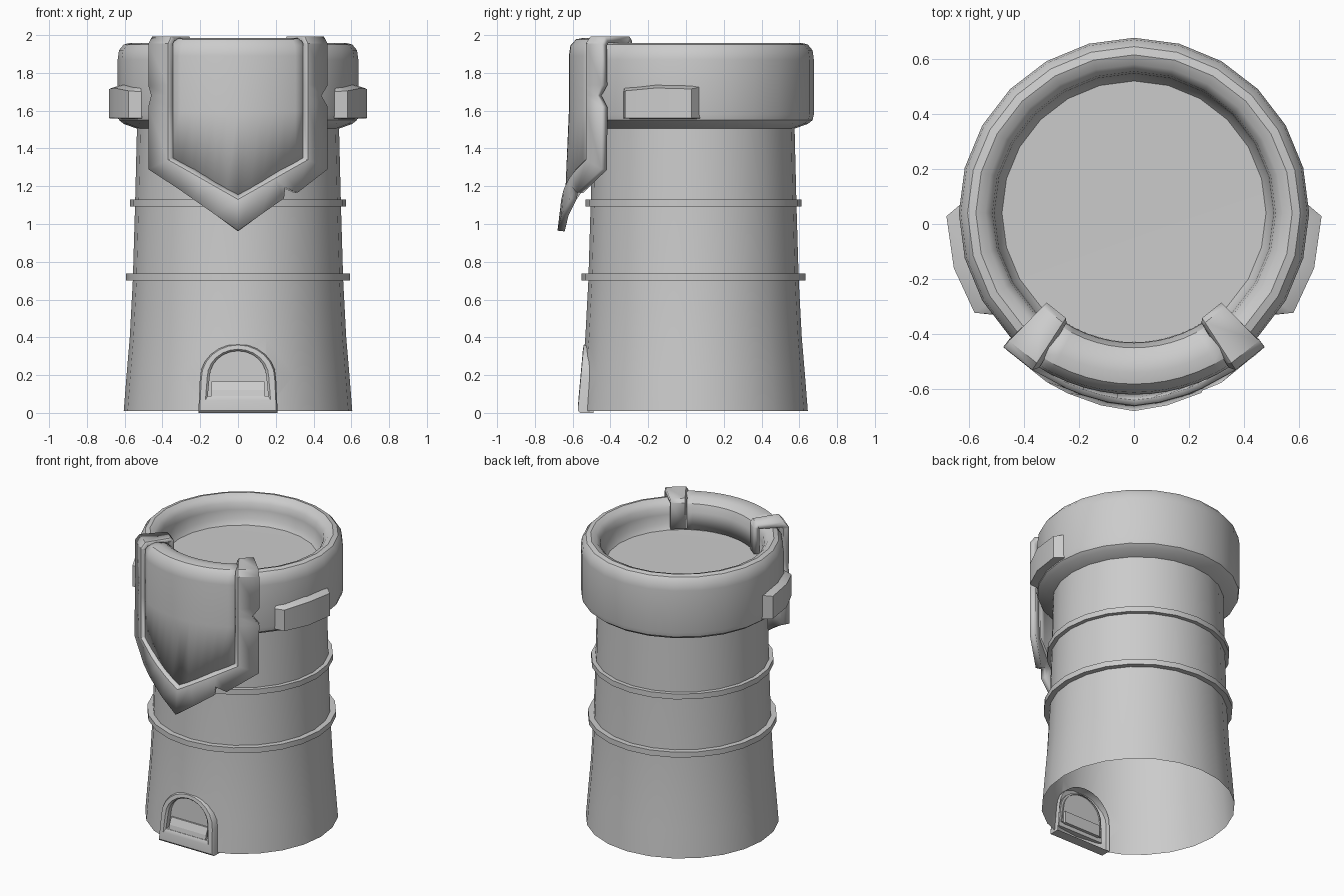
import bpy, bmesh
from math import sin, cos, asin, pi, radians

if "Cube" in bpy.data.objects:
    bpy.data.objects.remove(bpy.data.objects["Cube"])

CY = 0.04  # tower axis sits slightly behind the origin


def polar(a, r, z):
    """Point at angle a from the front; anything below 1.3 on the shield flares forward."""
    return (r * sin(a), CY - r * cos(a), z)


def flare(p):
    return (p[0], p[1] - max(0, 1.3 - p[2]) * 0.12, p[2])


def grid(name, rows, wrap=False, recalc=True, caps=False):
    """Skin rows of points with quads."""
    bm = bmesh.new()
    vs = [[bm.verts.new(p) for p in row] for row in rows]
    n = len(rows[0])
    for r0, r1 in zip(vs, vs[1:]):
        for i in range(n if wrap else n - 1):
            j = (i + 1) % n
            bm.faces.new((r0[i], r0[j], r1[j], r1[i]))
    if caps:
        bm.faces.new(vs[0])
        bm.faces.new(vs[-1])
    bmesh.ops.remove_doubles(bm, verts=bm.verts, dist=1e-4)
    if recalc:
        bmesh.ops.recalc_face_normals(bm, faces=bm.faces)
    else:  # open sheet: make it face the front
        bm.normal_update()
        if sum(f.normal.y * f.calc_area() for f in bm.faces) > 0:
            bmesh.ops.reverse_faces(bm, faces=bm.faces)
    me = bpy.data.meshes.new(name)
    bm.to_mesh(me)
    bm.free()
    ob = bpy.data.objects.new(name, me)
    bpy.context.collection.objects.link(ob)
    return ob


def activate(ob):
    bpy.ops.object.select_all(action='DESELECT')
    ob.select_set(True)
    bpy.context.view_layer.objects.active = ob


def smooth(ob, deg=35):
    activate(ob)
    bpy.ops.object.shade_smooth_by_angle(angle=radians(deg))


def lathe(name, profile, n=24):
    return grid(name, [[polar(2 * pi * i / n, r, z) for i in range(n)] for r, z in profile], wrap=True)


def solidify(ob, t):
    m = ob.modifiers.new("thickness", 'SOLIDIFY')
    m.thickness = t
    m.offset = -1


# Tower body with rounded rim and sunken top floor
body = lathe("tower_body", [
    (0, .01), (.605, .01), (.59, .2), (.573, .4), (.557, .7), (.545, 1.1), (.535, 1.505),
    (.605, 1.53), (.63, 1.55), (.637, 1.58), (.637, 1.87), (.63, 1.92), (.605, 1.95),
    (.575, 1.958), (.54, 1.945), (.515, 1.915), (.508, 1.87), (.503, 1.81), (.48, 1.775), (0, 1.77)])

# Two raised hoops
for nm, r, z in (("upper_hoop", .572, 1.092), ("lower_hoop", .592, .7)):
    smooth(lathe(nm, [(r - .05, z), (r, z), (r, z + .037), (r - .05, z + .037)]))


# Doorway: arched pocket cut into the wall
def arch(w, wb, z0, zs, zt, n=12):
    arc = [(-w * cos(pi * i / n), zs + (zt - zs) * sin(pi * i / n)) for i in range(n + 1)]
    return [(-wb, z0)] + arc + [(wb, z0)]


def place(loop, y0, slope=.09):
    return [(x, y0 + slope * z, z) for x, z in loop]


hole = arch(.165, .175, .06, .19, .34)
mid = [(0, .18)] * len(hole)
cutter = grid("door_cutter", [place(mid, -.7, .05), place(hole, -.7, .05),
                              place(hole, -.525, .05), place(mid, -.525, .05)], wrap=True)
cutter.hide_render = True
m = body.modifiers.new("door", 'BOOLEAN')
m.object = cutter
m.operation = 'DIFFERENCE'
m.solver = 'EXACT'
activate(body)
bpy.ops.object.modifier_apply(modifier="door")
bpy.data.objects.remove(cutter)

# The foot of the tower is open
bm = bmesh.new()
bm.from_mesh(body.data)
bmesh.ops.delete(bm, geom=[f for f in bm.faces if all(v.co.z < .02 for v in f.verts)], context='FACES')
bm.to_mesh(body.data)
bm.free()
smooth(body)

# Door frame and sill
outer = arch(.202, .21, 0, .18, .365)
inner = arch(.15, .16, .09, .19, .328)


def blend(t):
    return [(a[0] + (b[0] - a[0]) * t, a[1] + (b[1] - a[1]) * t) for a, b in zip(outer, inner)]


frame = grid("door_frame", [place(outer, -.49, .05), place(outer, -.56), place(blend(.15), -.574),
                            place(blend(.75), -.576), place(inner, -.565), place(inner, -.515, .05)], wrap=True)
smooth(frame, 40)
grid("door_sill", [[(x, -.5, .085), (x, -.555, .085), (x, -.548, .12), (x, -.528, .165), (x, -.5, .165)]
                   for x in (-.14, .14)], wrap=True, caps=True)

# Shield panel hooked over the rim, pointed at the bottom
rows = []
over = [(.66, None), (.66, 1.6), (.66, 1.89), (.652, 1.945), (.622, 1.978), (.58, 1.986),
        (.53, 1.978), (.49, 1.95), (.472, 1.9), (.47, 1.78)]
xs = [.366 * i / 6 for i in range(-6, 7)]
for r, z in over:
    rows.append([flare(polar(asin(x / .66), r, z or 1.13 + .21 * abs(x) / .37)) for x in xs])
panel = grid("shield_panel", rows, recalc=False)
solidify(panel, .025)
smooth(panel)


# Shield border: (radius, outer x, outer z, inner x, inner z, lip dr, lip dz)
def border_side(s, notch, chip):
    top = [(.455, 1.79, .015, 0), (.455, 1.97, .015, 0), (.475, 1.993, .01, -.018),
           (.65, 1.993, -.012, -.018), (.68, 1.955, -.02, 0), (.68, 1.735, -.02, 0)]
    side = [(r, .475, z, .37, z, dr, dz) for r, z, dr, dz in top]
    side += [(.68, notch, 1.68, .37, 1.68, -.02, 0), (.68, .475, 1.62, .37, 1.62, -.02, 0),
             (.68, .475, 1.29, .37, 1.34, -.02, .01)]
    side += [(.68, xo, zo, xi, 1.13 + .57 * xi, -.02, .022) for xo, zo, xi in chip]
    return [(r, s * xo, zo, s * xi, zi, dr, dz) for r, xo, zo, xi, zi, dr, dz in side]


left = border_side(-1, .46, [(.317, 1.187, .247), (.24, 1.133, .187), (.12, 1.049, .093)])
right = border_side(1, .442, [(.317, 1.167, .247), (.25, 1.195, .197), (.244, 1.136, .187), (.12, 1.049, .093)])
rows = []
for r, xo, zo, xi, zi, dr, dz in left + [(.68, 0, .965, 0, 1.13, -.02, .028)] + right[::-1]:
    rows.append([flare(polar(asin(xo / .68), r, zo)), flare(polar(asin(xi / .68), r, zi)),
                 flare(polar(asin(xi * .96 / .68), r + dr, zi + dz))])
border = grid("shield_border", rows, recalc=False)
solidify(border, .038)
smooth(border, 20)

# Curved straps on both sides of the rim
for s, nm in ((1, "right_strap"), (-1, "left_strap")):
    rows = []
    for deg, r, top in ((93, .63, 1.725), (89, .682, 1.715), (73, .685, 1.72), (58, .684, 1.705), (54, .63, 1.7)):
        a = s * radians(deg)
        rows.append([polar(a, .6, 1.555), polar(a, r, 1.56), polar(a, r, top), polar(a, .625, top + .02),
                     polar(a, .6, top + .02)])
    smooth(grid(nm, rows, wrap=True, caps=True))
